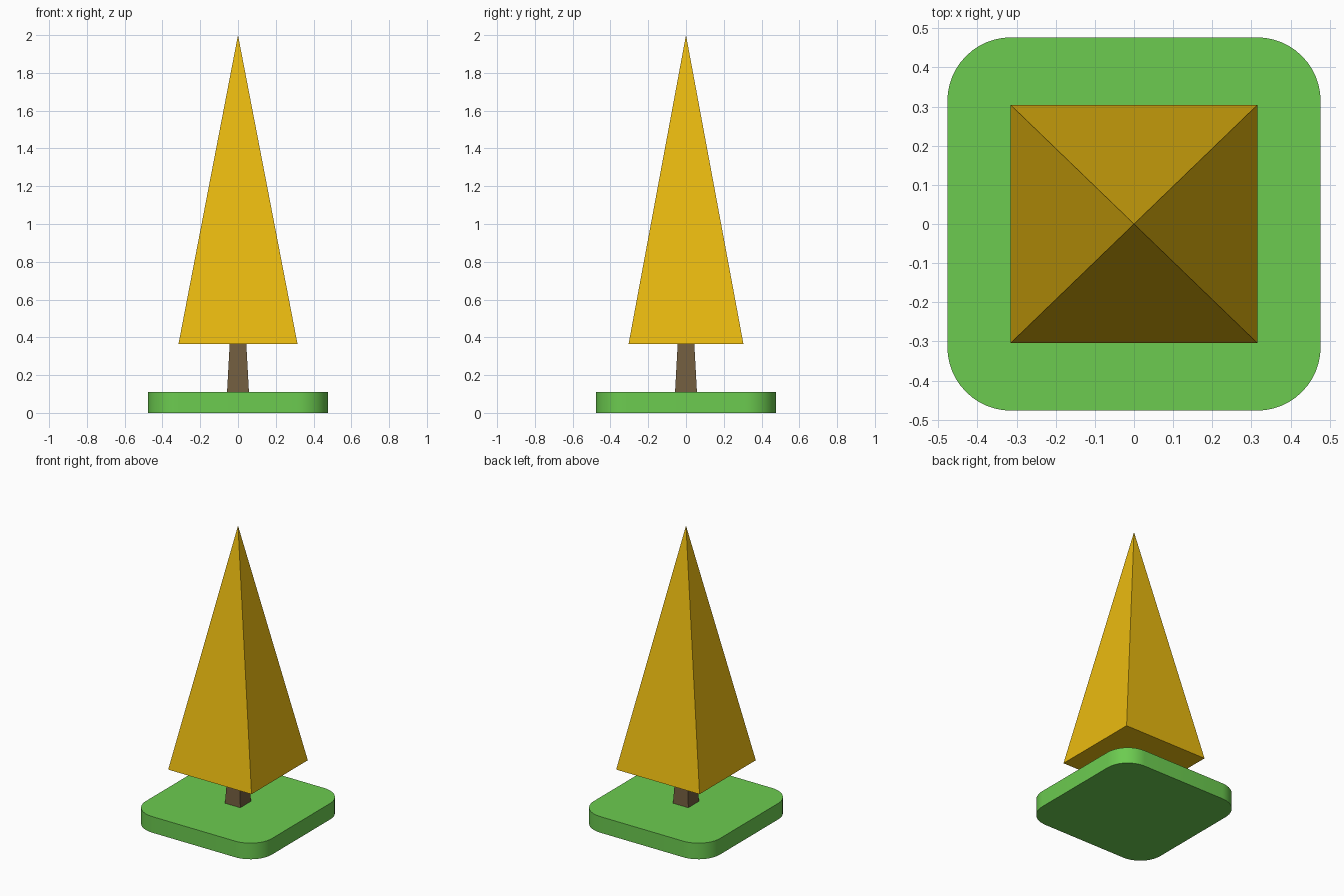
import bpy, bmesh
from math import cos, sin, pi

if "Cube" in bpy.data.objects:
    bpy.data.objects.remove(bpy.data.objects["Cube"])


def material(name, rgb):
    mat = bpy.data.materials.new(name)
    mat.diffuse_color = (*rgb, 1)
    mat.use_nodes = True
    mat.node_tree.nodes["Principled BSDF"].inputs["Base Color"].default_value = mat.diffuse_color
    return mat


def loft(name, rings, mat):
    """Closed solid through matching rings; a one-point ring is an apex."""
    bm = bmesh.new()
    loops = [[bm.verts.new(p) for p in ring] for ring in rings]
    for a, b in zip(loops, loops[1:]):
        for i in range(len(a)):
            j = (i + 1) % len(a)
            top = [b[0]] if len(b) == 1 else [b[j], b[i]]
            bm.faces.new([a[i], a[j]] + top)
    for cap in (loops[0][::-1], loops[-1]):
        if len(cap) > 2:
            bm.faces.new(cap)
    bmesh.ops.recalc_face_normals(bm, faces=bm.faces)
    mesh = bpy.data.meshes.new(name)
    bm.to_mesh(mesh)
    bm.free()
    mesh.materials.append(mat)
    obj = bpy.data.objects.new(name, mesh)
    bpy.context.collection.objects.link(obj)
    return obj


def rect(hx, hy, z):
    return [(-hx, -hy, z), (hx, -hy, z), (hx, hy, z), (-hx, hy, z)]


def rounded_square(half, radius, z, steps=12):
    c = half - radius
    pts = []
    for q, (sx, sy) in enumerate([(1, 1), (-1, 1), (-1, -1), (1, -1)]):
        for i in range(steps + 1):
            a = (q + i / steps) * pi / 2
            pts.append((sx * c + radius * cos(a), sy * c + radius * sin(a), z))
    return pts


# Grass base with rounded corners
base = loft("grass_base", [rounded_square(0.477, 0.163, z) for z in (0, 0.11)],
            material("green", (0.15, 0.60, 0.08)))
bpy.context.view_layer.objects.active = base
base.select_set(True)
bpy.ops.object.shade_smooth_by_angle()

# Tapered square trunk
loft("trunk", [rect(0.058, 0.058, 0.11), rect(0.044, 0.044, 0.365)],
     material("brown", (0.17, 0.11, 0.05)))

# Pyramid foliage
loft("foliage", [rect(0.315, 0.304, 0.365), [(0, 0, 2)]],
     material("gold", (0.82, 0.49, 0.005)))
